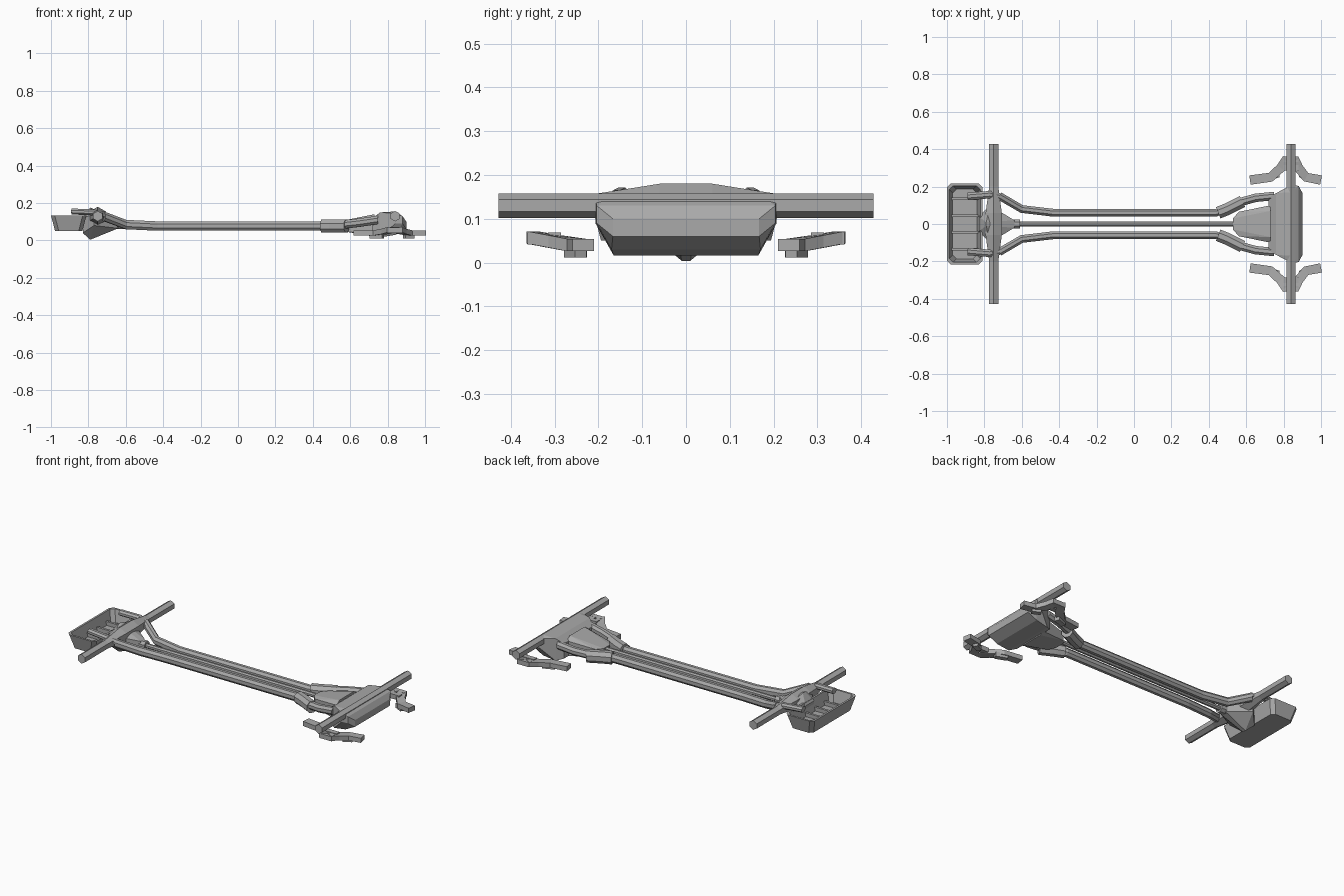
import bpy, bmesh
from math import sin, cos, pi
from mathutils import Vector

cube = bpy.data.objects.get("Cube")
if cube:
    bpy.data.objects.remove(cube, do_unlink=True)

# One grey for every part
shade = .4
grey = (shade, shade, shade, 1)
metal = bpy.data.materials.new("chassis grey")
metal.use_nodes = True
metal.diffuse_color = grey
metal.node_tree.nodes["Principled BSDF"].inputs["Base Color"].default_value = grey

# Shared positions
front_axle_x = .84
rear_axle_x = -.75
axle_height = .13
axle_radius = .028
rail_height = .077
shaft_height = .085


def finish(name, bm, mirrored=False):
    bmesh.ops.recalc_face_normals(bm, faces=bm.faces)
    mesh = bpy.data.meshes.new(name)
    bm.to_mesh(mesh)
    bm.free()
    mesh.materials.append(metal)
    part = bpy.data.objects.new(name, mesh)
    bpy.context.collection.objects.link(part)
    if mirrored:
        modifier = part.modifiers.new("left and right", "MIRROR")
        modifier.use_axis = (False, True, False)
        modifier.use_mirror_merge = False


def skin(name, rings, mirrored=False):
    """Join successive rings of points into a closed solid."""
    bm = bmesh.new()
    loops = [[bm.verts.new(point) for point in ring] for ring in rings]
    for near, far in zip(loops, loops[1:]):
        for i in range(len(near)):
            bm.faces.new((near[i - 1], near[i], far[i], far[i - 1]))
    bm.faces.new(loops[0])
    bm.faces.new(loops[-1])
    finish(name, bm, mirrored)


def bar(name, path, width, height, sides=8, mirrored=True):
    """Sweep a box section, or one with clipped corners, along a path."""
    half_turn = pi / sides
    section = [(cos(half_turn * (2 * k + 1)) / cos(half_turn) / 2,
                sin(half_turn * (2 * k + 1)) / cos(half_turn) / 2) for k in range(sides)]
    rings = []
    for i, point in enumerate(path):
        before = Vector(path[max(i - 1, 0)])
        after = Vector(path[min(i + 1, len(path) - 1)])
        along = after - before
        across = Vector((-along.y, along.x, 0)).normalized() * width
        upward = Vector((0, 0, height))
        rings.append([Vector(point) + across * u + upward * v for u, v in section])
    skin(name, rings, mirrored)


def casing(name, plates):
    """Wrap a faceted shell round upright plates (x, half width, bottom, top)."""
    bm = bmesh.new()
    for x, half_width, bottom, top in plates:
        for y in (-half_width, half_width):
            for z in (bottom, top):
                bm.verts.new((x, y, z))
    hull = bmesh.ops.convex_hull(bm, input=bm.verts)
    unused = [v for v in hull["geom_interior"] if isinstance(v, bmesh.types.BMVert)]
    bmesh.ops.delete(bm, geom=unused, context="VERTS")
    bmesh.ops.dissolve_limit(bm, angle_limit=.01, verts=bm.verts, edges=bm.edges)
    finish(name, bm)


def axle(name, x, stations):
    """Six-sided tube across the chassis from stations (y, radius)."""
    opposite = [(-y, radius) for y, radius in reversed(stations)]
    angles = [k * pi / 3 for k in range(6)]
    skin(name, [[(x + radius * sin(a), y, axle_height + radius * cos(a)) for a in angles]
                for y, radius in opposite + stations])


# Long frame rails that spread at both ends
bar("frame_rail", [(-.72, .15, .13), (-.6, .08, shaft_height), (-.43, .06, rail_height),
                   (.44, .06, rail_height), (.53, .1, rail_height)], width=.042, height=.05)
bar("rear_horn", [(-.89, .147, .155), (-.77, .157, .15), (-.7, .14, .13)],
    width=.04, height=.032)
bar("front_frame_block", [(.45, .06, rail_height), (.5, .08, rail_height),
                          (.58, .12, rail_height)], width=.065, height=.07)
bar("front_frame_horn", [(.56, .115, shaft_height), (.65, .14, .095), (.75, .15, .11)],
    width=.045, height=.045)

# Central drive shaft and its rear coupling
bar("drive_shaft", [(-.66, 0, shaft_height), (.56, 0, shaft_height)],
    width=.026, height=.026, mirrored=False)
bar("shaft_coupling", [(-.67, 0, shaft_height), (-.61, 0, shaft_height)],
    width=.05, height=.05, mirrored=False)

# Front gearbox and the bell housing behind it
casing("gearbox", [
    (.72, .14, .03, .12),
    (.76, .165, .016, .15),
    (.84, .17, .03, .155),
    (.84, .207, .09, .145),
    (.88, .204, .09, .13),
    (.9, .167, .06, .1)])
casing("bell_housing", [
    (.53, .03, .06, .1),
    (.56, .065, .05, .1),
    (.73, .1, .03, .12),
    (.73, .07, .02, .14)])

# Rear differential with a ridged casing
casing("differential", [
    (-.83, .04, .04, .12),
    (-.79, .01, .004, .176),
    (-.77, .1, .08, .14),
    (-.64, .02, .065, .11)])

# Straight front axle and flared rear axle
axle("front_axle", front_axle_x, [(.428, axle_radius)])
axle("rear_axle", rear_axle_x, [(.06, .05), (.11, .042), (.2, axle_radius), (.428, axle_radius)])

# Wishbones: a leg to each side of the axle, with a mount beneath
for side, reach in (("rear", -.22), ("front", .16)):
    def beside(share, y, z):
        return front_axle_x + reach * share, y, z

    bar(f"wishbone_{side}_leg", [beside(1, .235, .04), beside(.5, .25, .04),
                                 beside(.25, .3, .048), beside(.1, .35, .057)],
        width=.05, height=.028, sides=4)
    bar(f"wishbone_{side}_mount", [beside(.6, .24, .025), beside(.3, .265, .025)],
        width=.03, height=.028, sides=4)
for name, y in (("tip", .347), ("bridge", .3)):
    bar(f"wishbone_{name}", [(front_axle_x - .04, y, .055), (front_axle_x + .04, y, .055)],
        width=.03, height=.028, sides=4)


# Open rear tray with tapered walls and clipped corners
def tray_ring(inset, z, clip=.02):
    half_length, half_width = .095 - inset, .216 - inset
    ring = []
    for end, side in ((1, 1), (-1, 1), (-1, -1), (1, -1)):
        corner = [(half_length, half_width - clip), (half_length - clip, half_width)]
        if end != side:
            corner.reverse()
        ring += [(end * x - .905, side * y, z) for x, y in corner]
    return ring


tray_floor, tray_rim = .05, .134
skin("rear_tray", [tray_ring(.022, tray_floor), tray_ring(0, tray_rim),
                   tray_ring(.012, tray_rim), tray_ring(.03, tray_floor + .012)])

# Evenly spaced ribs across the tray floor
for rib in range(4):
    y = (rib - 1.5) * .09
    bar(f"tray_rib_{rib}", [(-.975, y, .07), (-.835, y, .07)],
        width=.014, height=.03, sides=4, mirrored=False)
